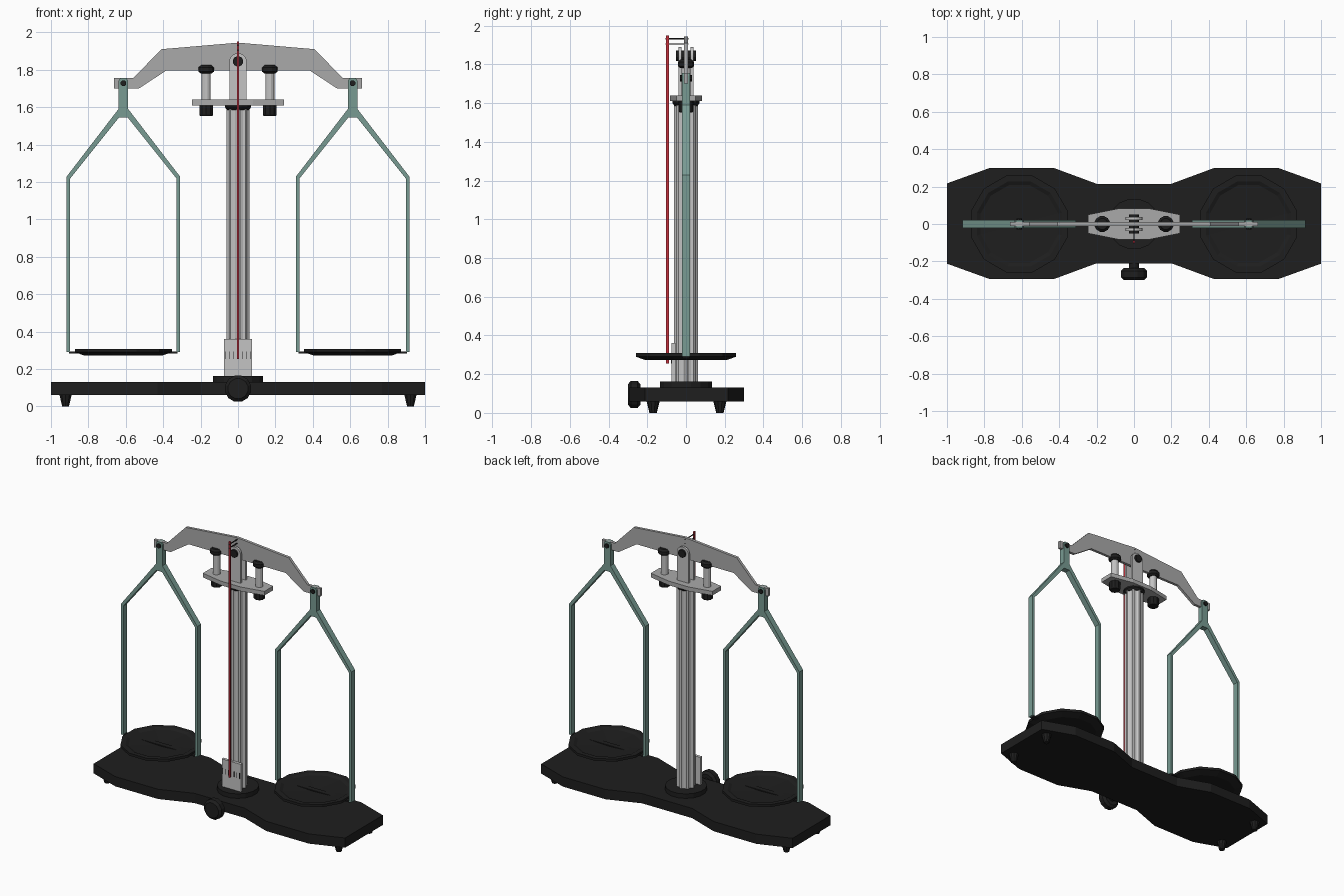
import bpy, bmesh, math
from mathutils import Matrix, Vector

if "Cube" in bpy.data.objects:
    bpy.data.objects.remove(bpy.data.objects["Cube"])


def material(name, rgb):
    m = bpy.data.materials.new(name)
    m.diffuse_color = (*rgb, 1)
    m.use_nodes = True
    m.node_tree.nodes["Principled BSDF"].inputs["Base Color"].default_value = m.diffuse_color
    return m


BLACK = material("black", (0.013, 0.013, 0.013))
STEEL = material("light grey", (0.55, 0.55, 0.55))
GREY = material("mid grey", (0.40, 0.40, 0.40))
TEAL = material("grey teal", (0.19, 0.33, 0.29))
RED = material("red", (0.55, 0.03, 0.045))


def finish(name, bm, mat):
    bmesh.ops.recalc_face_normals(bm, faces=bm.faces)
    me = bpy.data.meshes.new(name)
    bm.to_mesh(me)
    bm.free()
    me.materials.append(mat)
    ob = bpy.data.objects.new(name, me)
    bpy.context.collection.objects.link(ob)
    return ob


def prism(name, pts, axis, lo, hi, mat):
    """Extrude an outline: (x, z) points along Y or (x, y) points along Z."""
    bm = bmesh.new()
    rings = []
    for d in (lo, hi):
        rings.append([bm.verts.new((a, d, b) if axis == 'Y' else (a, b, d)) for a, b in pts])
    n = len(pts)
    bm.faces.new(rings[0])
    bm.faces.new(rings[1])
    for i in range(n):
        j = (i + 1) % n
        bm.faces.new((rings[0][i], rings[0][j], rings[1][j], rings[1][i]))
    return finish(name, bm, mat)


def lathe(name, profile, loc, mat, sides=12, axis='Z'):
    """Turn (radius, height) rings, closed at both ends; axis Y points to the back."""
    bm = bmesh.new()
    rot = Matrix.Rotation(-math.pi / 2, 3, 'X') if axis == 'Y' else Matrix.Identity(3)
    rings = []
    for r, h in profile:
        ring = []
        for i in range(sides):
            t = 2 * math.pi * (i + 0.5) / sides
            ring.append(bm.verts.new(rot @ Vector((r * math.cos(t), r * math.sin(t), h)) + Vector(loc)))
        rings.append(ring)
    for a, b in zip(rings, rings[1:]):
        for i in range(sides):
            j = (i + 1) % sides
            bm.faces.new((a[i], a[j], b[j], b[i]))
    bm.faces.new(rings[0])
    bm.faces.new(rings[-1])
    return finish(name, bm, mat)


def box(name, x0, x1, y0, y1, z0, z1, mat):
    return prism(name, [(x0, z0), (x1, z0), (x1, z1), (x0, z1)], 'Y', y0, y1, mat)


def mirrored(half):
    """Mirror a half outline (x > 0) across x = 0 and close it."""
    return half + [(-x, y) for x, y in reversed(half) if x > 1e-6]


# Base with two wide lobes
edge = [(0.20, 0.215), (0.43, 0.30), (0.77, 0.30), (1.0, 0.217)]
half = [(x, -y + 0.005) for x, y in edge] + [(x, y) for x, y in reversed(edge)]
prism("base", mirrored(half), 'Z', 0.06, 0.13, BLACK)
for sx in (-1, 1):
    for y in (-0.17, 0.175):
        lathe("foot", [(0.019, 0), (0.034, 0.061)], (0.922 * sx, y, 0), BLACK, 10)

# Front knob
lathe("front_knob", [(0.055, -0.30), (0.072, -0.285), (0.072, -0.25), (0.055, -0.235),
                     (0.028, -0.235), (0.028, -0.19)], (0, 0, 0.095), BLACK, 12, 'Y')

# Fluted column with collars
lathe("base_collar", [(0.137, 0.13), (0.137, 0.162)], (0, 0, 0), BLACK, 16)
flutes = []
for i in range(32):
    t = 2 * math.pi * (i + 0.5) / 32
    r = 0.063 if i % 4 in (0, 3) else 0.054
    flutes.append((r * math.cos(t), r * math.sin(t)))
prism("column", flutes, 'Z', 0.16, 1.60, STEEL)
lathe("column_cap", [(0.06, 1.585), (0.073, 1.60), (0.073, 1.612)], (0, 0, 0), BLACK, 12)

# Scale plate with tick marks
box("scale_plate", -0.076, 0.076, -0.076, -0.055, 0.162, 0.36, STEEL)
for sx in (-1, 1):
    for k in range(1, 4):
        x = sx * 0.022 * k
        box("scale_tick", x - 0.0015, x + 0.0015, -0.078, -0.075, 0.255, 0.295, BLACK)

# Top plate and stop posts
prism("top_plate", mirrored([(0.08, -0.083), (0.245, -0.05), (0.245, 0.05), (0.08, 0.083)]),
      'Z', 1.61, 1.64, GREY)
for sx in (-1, 1):
    p = (0.17 * sx, 0, 0)
    lathe("stop_post", [(0.025, 1.63), (0.025, 1.79)], p, STEEL)
    lathe("stop_pad", [(0.03, 1.78), (0.043, 1.79), (0.043, 1.812), (0.03, 1.825)], p, BLACK)
    lathe("post_nut", [(0.034, 1.552), (0.039, 1.56), (0.039, 1.61)], p, BLACK, 10)

# Fork holding the beam pivot
arch = [(0.046, 1.64)] + [(0.046 * math.cos(t * math.pi / 10), 1.845 + 0.044 * math.sin(t * math.pi / 10))
                          for t in range(6)]
for y in (-0.03, 0.03):
    prism("fork_plate", mirrored(arch), 'Y', y - 0.008, y + 0.008, STEEL)
lathe("pivot_pin", [(0.028, -0.052), (0.028, 0.052)], (0, 0, 1.845), BLACK, 12, 'Y')

# Balance beam
beam = [(0, 1.795), (0.385, 1.795), (0.53, 1.70), (0.663, 1.70), (0.663, 1.755), (0.56, 1.755),
        (0.41, 1.91), (0, 1.945)]
prism("beam", mirrored(beam), 'Y', -0.01, 0.01, GREY)

# Pointer and its pins
box("pointer", -0.006, 0.006, -0.102, -0.088, 0.255, 1.95, RED)
for z in (1.905, 1.932):
    lathe("pointer_pin", [(0.004, -0.105), (0.004, 0.012)], (0, 0, z), BLACK, 8, 'Y')

# Hangers and pans
hanger = [(0.017, 1.755), (0.026, 1.742), (0.026, 1.59), (0.304, 1.228), (0.304, 0.29),
          (0.285, 0.29), (0.285, 1.218), (0.023, 1.545)]
pan = [(0.03, 0.272), (0.215, 0.272), (0.268, 0.29), (0.268, 0.308), (0.235, 0.308),
       (0.215, 0.298), (0.02, 0.288)]
for sx in (-1, 1):
    c = 0.613 * sx
    prism("hanger", [(x + c, z) for x, z in mirrored(hanger)], 'Y', -0.021, 0.021, TEAL)
    lathe("hanger_pin", [(0.016, -0.03), (0.016, 0.03)], (c, 0, 1.728), BLACK, 10, 'Y')
    lathe("pan", pan, (c, 0, 0), BLACK, 12)
    # small lugs joining pan and hanger straps
    box("pan_lug", c - 0.29, c + 0.29, -0.018, 0.018, 0.284, 0.295, BLACK)
